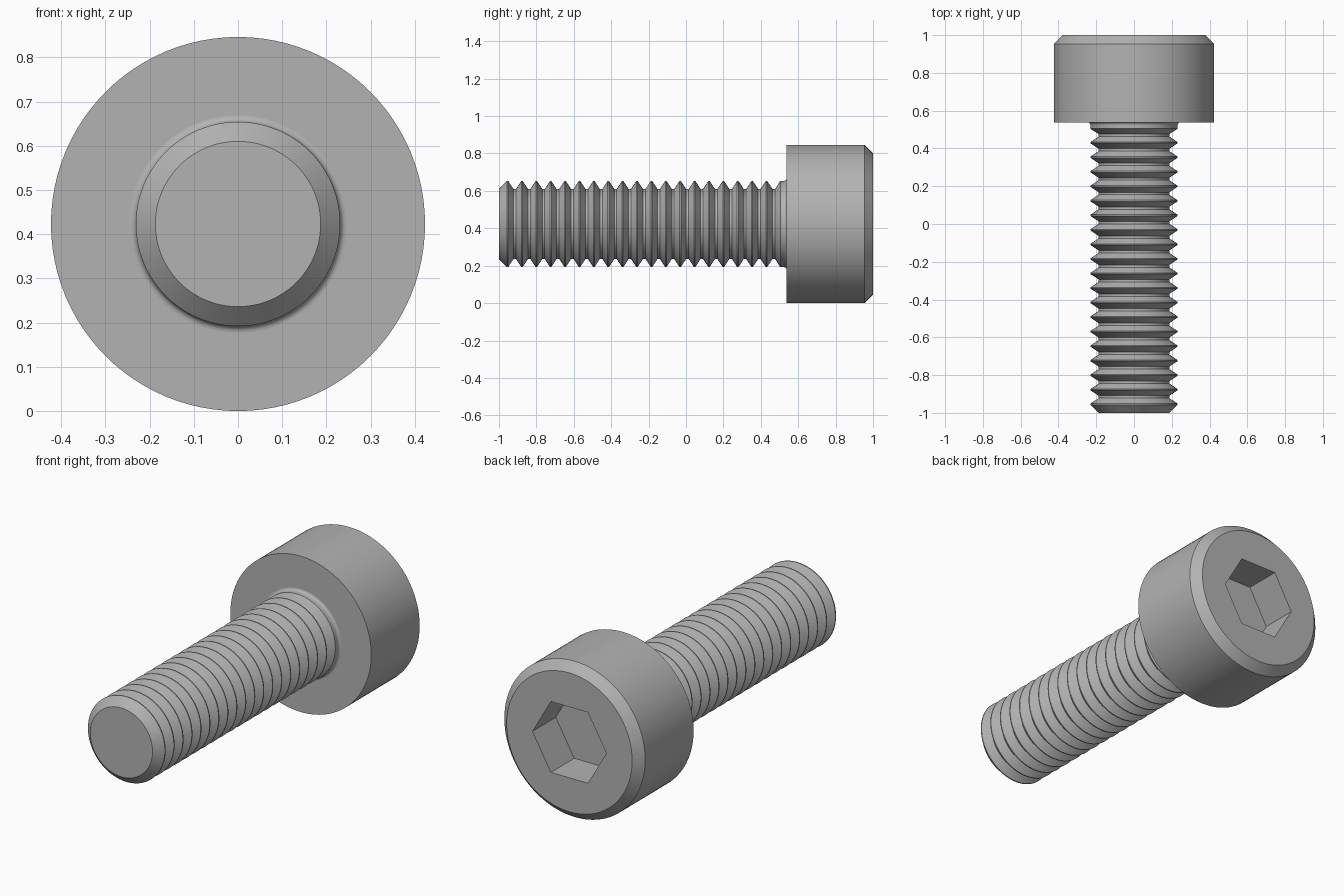
import bpy, bmesh, math

RADIUS = 0.423        # head radius, also the height of the axis
MAJOR, MINOR = 0.231, 0.187
PITCH = 1 / 13
HEAD_Y = 0.5385
CHAMFER = 0.046
SEGMENTS = 96

if "Cube" in bpy.data.objects:
    bpy.data.objects.remove(bpy.data.objects["Cube"])

steel = bpy.data.materials.new("grey steel")
steel.use_nodes = True
steel.diffuse_color = (0.45, 0.45, 0.45, 1)
steel.node_tree.nodes["Principled BSDF"].inputs["Base Color"].default_value = (0.45, 0.45, 0.45, 1)


def finish(name, bm):
    """Turn a bmesh into a steel object."""
    bmesh.ops.recalc_face_normals(bm, faces=bm.faces)
    mesh = bpy.data.meshes.new(name)
    bm.to_mesh(mesh)
    bm.free()
    mesh.materials.append(steel)
    obj = bpy.data.objects.new(name, mesh)
    bpy.context.collection.objects.link(obj)
    return obj


def ring(bm, y, radius, count=SEGMENTS):
    """Circle of vertices around the long axis, first one on +x."""
    return [bm.verts.new((radius * math.cos(math.tau * i / count), y,
                          RADIUS + radius * math.sin(math.tau * i / count)))
            for i in range(count)]


def lathe(name, profile, sides=SEGMENTS):
    """Closed solid of revolution from (y, radius) pairs."""
    bm = bmesh.new()
    rings = [ring(bm, y, r, sides) for y, r in profile]
    for a, b in zip(rings, rings[1:]):
        for i in range(sides):
            j = (i + 1) % sides
            bm.faces.new((a[i], a[j], b[j], b[i]))
    bm.faces.new(rings[0])
    bm.faces.new(rings[-1])
    return finish(name, bm)


# Threaded shank: chamfered tip, ring grooves, plain neck and small fillet
crest, flank = 0.006, 0.029
profile = [(-1, MINOR)]
start = -1 + CHAMFER - crest / 2
for k in range(19):
    y = start + k * PITCH
    profile += [(y, MAJOR), (y + crest, MAJOR),
                (y + crest + flank, MINOR), (y + PITCH - flank, MINOR)]
profile.append((start + 19 * PITCH, MAJOR))
fillet = 0.015
for i in range(7):
    a = math.pi / 2 * i / 6
    profile.append((HEAD_Y - fillet + fillet * math.sin(a),
                    MAJOR + fillet * (1 - math.cos(a))))
profile.append((HEAD_Y + 0.02, MAJOR + fillet))
shank = lathe("threaded_shank", profile)

# Cylindrical head with chamfered rim
head = lathe("socket_head", [(HEAD_Y, RADIUS), (1 - CHAMFER, RADIUS),
                             (1, RADIUS - CHAMFER)])

# Hexagonal socket
cutter = lathe("socket_cutter", [(0.8, 0.222), (1.1, 0.222)], 6)
cutter.hide_render = True
cut = head.modifiers.new("hex socket", "BOOLEAN")
cut.operation = "DIFFERENCE"
cut.solver = "EXACT"
cut.object = cutter
bpy.context.view_layer.objects.active = head
bpy.ops.object.select_all(action="DESELECT")
head.select_set(True)
bpy.ops.object.modifier_apply(modifier=cut.name)
bpy.data.objects.remove(cutter)

# Smooth round surfaces, sharp rims and thread edges
shank.select_set(True)
bpy.ops.object.shade_smooth_by_angle(angle=math.radians(30))
